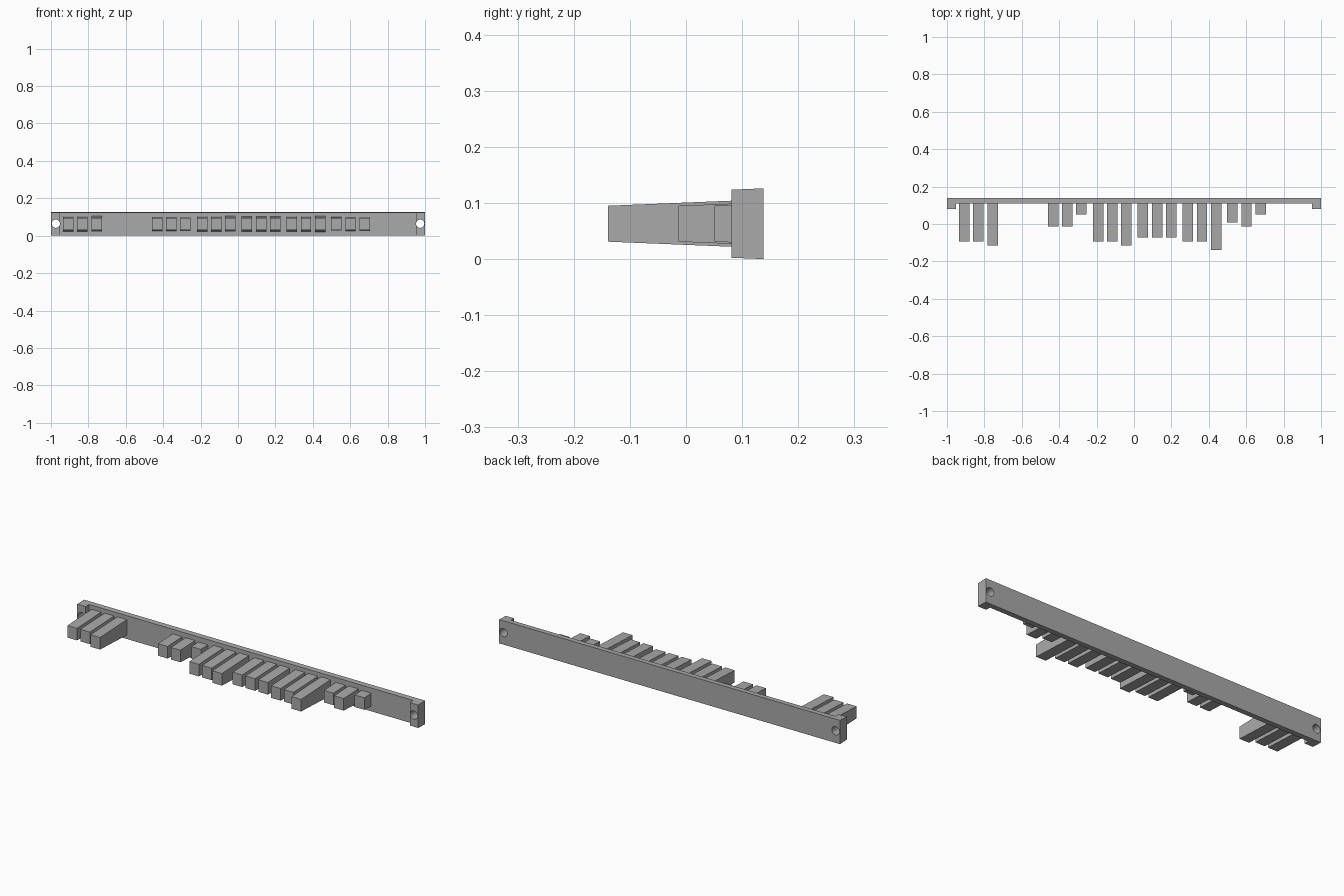
import bpy, bmesh, math
from mathutils import Matrix

cube = bpy.data.objects.get("Cube")
if cube:
    bpy.data.objects.remove(cube)

MID_Z = 0.063     # height of the centre line
DRAFT = 0.041     # taper of top and bottom faces toward the front
BACK, FACE, LUG = 0.138, 0.109, 0.081   # depth of rear, plate face and lug face

grey = bpy.data.materials.new("warm_grey")
grey.use_nodes = True
colour = (0.4, 0.4, 0.4, 1)
grey.diffuse_color = colour
grey.node_tree.nodes["Principled BSDF"].inputs["Base Color"].default_value = colour


def finish(name, bm):
    bmesh.ops.recalc_face_normals(bm, faces=bm.faces)
    mesh = bpy.data.meshes.new(name)
    bm.to_mesh(mesh)
    bm.free()
    mesh.materials.append(grey)
    obj = bpy.data.objects.new(name, mesh)
    bpy.context.collection.objects.link(obj)
    return obj


def drafted(name, outline, half_height, y_ref):
    """Extrude a plan outline up and down, tapering away from y_ref."""
    bm = bmesh.new()
    rings = []
    for side in (-1, 1):
        rings.append([bm.verts.new((x, y, MID_Z + side * (half_height + DRAFT * (y - y_ref))))
                      for x, y in outline])
    low, high = rings
    bm.faces.new(low)
    bm.faces.new(high)
    n = len(outline)
    for i in range(n):
        j = (i + 1) % n
        bm.faces.new((low[i], low[j], high[j], high[i]))
    return finish(name, bm)


# Backing plate with a lug at each end
half = [(1, BACK), (1, LUG), (0.951, LUG), (0.951, FACE)]
outline = half + [(-x, y) for x, y in reversed(half)]
plate = drafted("backing_plate", outline, MID_Z, BACK)

# Screw holes through the lugs
bm = bmesh.new()
for side in (-1, 1):
    bmesh.ops.create_cone(
        bm, cap_ends=True, segments=24, radius1=0.022, radius2=0.022, depth=0.3,
        matrix=Matrix.Translation((side * 0.974, 0.1, MID_Z + 0.001)) @ Matrix.Rotation(math.pi / 2, 4, "X"))
cutter = finish("hole_cutter", bm)
cutter.hide_render = True
cut = plate.modifiers.new("screw_holes", "BOOLEAN")
cut.object = cutter
cut.solver = "EXACT"
bpy.context.view_layer.objects.active = plate
bpy.ops.object.modifier_apply(modifier=cut.name)
bpy.data.objects.remove(cutter)

# Groups of three teeth: centre of the first tooth, then each tip's depth
groups = [
    (-0.907, (-0.094, -0.094, -0.116)),
    (-0.432, (-0.013, -0.013, 0.051)),
    (-0.192, (-0.094, -0.094, -0.116)),
    (0.048, (-0.073, -0.073, -0.073)),
    (0.288, (-0.094, -0.094, -0.139)),
    (0.526, (0.009, -0.013, 0.051)),
]
for g, (start, tips) in enumerate(groups, 1):
    for t, tip in enumerate(tips):
        x = start + t * 0.0755
        w = 0.028
        base = FACE + 0.005
        drafted(f"tooth_{g}_{t + 1}",
                [(x - w, base), (x - w, tip), (x + w, tip), (x + w, base)], 0.032, tip)
